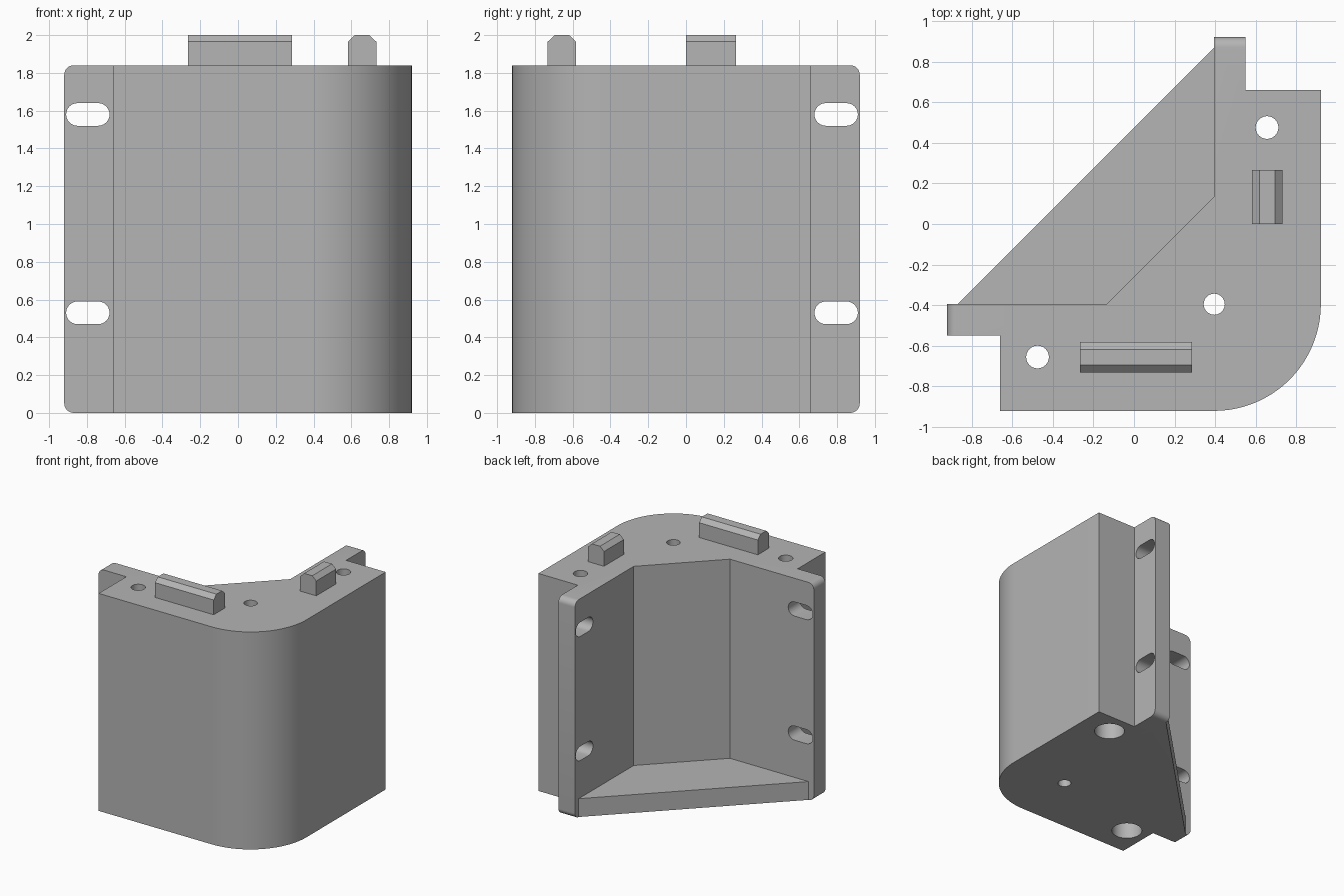
import bpy, bmesh, math
from mathutils import Matrix

cube = bpy.data.objects.get("Cube")
if cube:
    bpy.data.objects.remove(cube, do_unlink=True)

HEIGHT = 1.84
FLOOR = 0.155

grey = bpy.data.materials.new("plain grey")
grey.use_nodes = True
colour = (0.46, 0.46, 0.46, 1)
grey.diffuse_color = colour
grey.node_tree.nodes["Principled BSDF"].inputs["Base Color"].default_value = colour


def finish(name, bm):
    bmesh.ops.recalc_face_normals(bm, faces=bm.faces[:])
    mesh = bpy.data.meshes.new(name)
    bm.to_mesh(mesh)
    bm.free()
    mesh.materials.append(grey)
    obj = bpy.data.objects.new(name, mesh)
    bpy.context.collection.objects.link(obj)
    return obj


def prism(points, depth):
    """Extrude a flat outline upward from z = 0."""
    bm = bmesh.new()
    base = bm.faces.new([bm.verts.new((x, y, 0)) for x, y in points])
    top = bmesh.ops.extrude_face_region(bm, geom=[base])["geom"]
    verts = [v for v in top if isinstance(v, bmesh.types.BMVert)]
    bmesh.ops.translate(bm, verts=verts, vec=(0, 0, depth))
    return bm


def arc(cx, cy, r, start, end, steps):
    angles = [math.radians(start + (end - start) * i / steps) for i in range(steps + 1)]
    return [(cx + r * math.cos(a), cy + r * math.sin(a)) for a in angles]


def mirrored(points):
    """Reflect across the diagonal symmetry plane of the corner."""
    return [(-y, -x) for x, y in reversed(points)]


def combine(body, other, operation):
    mod = body.modifiers.new("join", "BOOLEAN")
    mod.operation = operation
    mod.solver = "EXACT"
    mod.object = other
    bpy.context.view_layer.objects.active = body
    bpy.ops.object.modifier_apply(modifier=mod.name)
    bpy.data.objects.remove(other, do_unlink=True)


# Corner walls with a stepped mounting flange at each end
half = [(-0.135, -0.395), (-0.92, -0.395), (-0.92, -0.55), (-0.66, -0.55), (-0.66, -0.92)]
outline = half + arc(0.395, -0.395, 0.525, -90, 0, 32) + mirrored(half)
bm = prism(outline, HEIGHT)


def flange_corner(e):
    a, b = (v.co for v in e.verts)
    level = abs(a.z - b.z) < 1e-4
    return level and (max(a.x, b.x) < -0.91 or min(a.y, b.y) > 0.91)


bmesh.ops.bevel(bm, geom=[e for e in bm.edges if flange_corner(e)], offset=0.05,
                offset_type="OFFSET", segments=8, profile=0.5, affect="EDGES")
body = finish("corner_bracket", bm)

# Triangular floor between the walls
side = [(-0.10, -0.45), (-0.87, -0.45), (-0.87, -0.395)]
combine(body, finish("floor", prism(side[::-1] + mirrored(side[::-1]), FLOOR)), "UNION")

# Vertical screw holes, with wide bores from below on the outer two
holes = [(0.395, -0.395, 0.052, -0.1, 2.0)]
for x, y in [(-0.475, -0.655), (0.655, 0.475)]:
    holes += [(x, y, 0.056, 1.0, 2.0), (x, y, 0.12, -0.1, 1.6)]
for x, y, r, low, high in holes:
    bm = prism(arc(x, y, r, 0, 348.75, 31), high - low)
    bmesh.ops.translate(bm, verts=bm.verts[:], vec=(0, 0, low))
    combine(body, finish("hole_cutter", bm), "DIFFERENCE")

# Two rounded slots through each flange
slot = arc(0.055, 0, 0.06, -90, 90, 12) + arc(-0.055, 0, 0.06, 90, 270, 12)
for z in (0.53, 1.58):
    for x, y, turn in [(-0.795, -0.47, 0), (0.47, 0.795, 90)]:
        bm = prism(slot, 0.4)
        place = (Matrix.Translation((x, y, z)) @ Matrix.Rotation(math.radians(turn), 4, "Z")
                 @ Matrix.Rotation(math.radians(90), 4, "X") @ Matrix.Translation((0, 0, -0.2)))
        bmesh.ops.transform(bm, matrix=place, verts=bm.verts[:])
        combine(body, finish("slot_cutter", bm), "DIFFERENCE")

bpy.ops.object.select_all(action="DESELECT")
body.select_set(True)
bpy.context.view_layer.objects.active = body
bpy.ops.object.shade_smooth_by_angle(angle=math.radians(30))

# Chamfered locating tabs on top
tab = [(-0.075, 0), (0.075, 0), (0.075, 0.125), (0.038, 0.16), (-0.038, 0.16), (-0.075, 0.125)]
for name, x, y, length, turn in [("front_tab", 0.01, -0.657, 0.55, 90),
                                 ("side_tab", 0.657, 0.133, 0.265, 0)]:
    bm = prism(tab, length)
    place = (Matrix.Translation((x, y, HEIGHT)) @ Matrix.Rotation(math.radians(turn), 4, "Z")
             @ Matrix.Rotation(math.radians(90), 4, "X") @ Matrix.Translation((0, 0, -length / 2)))
    bmesh.ops.transform(bm, matrix=place, verts=bm.verts[:])
    finish(name, bm)
